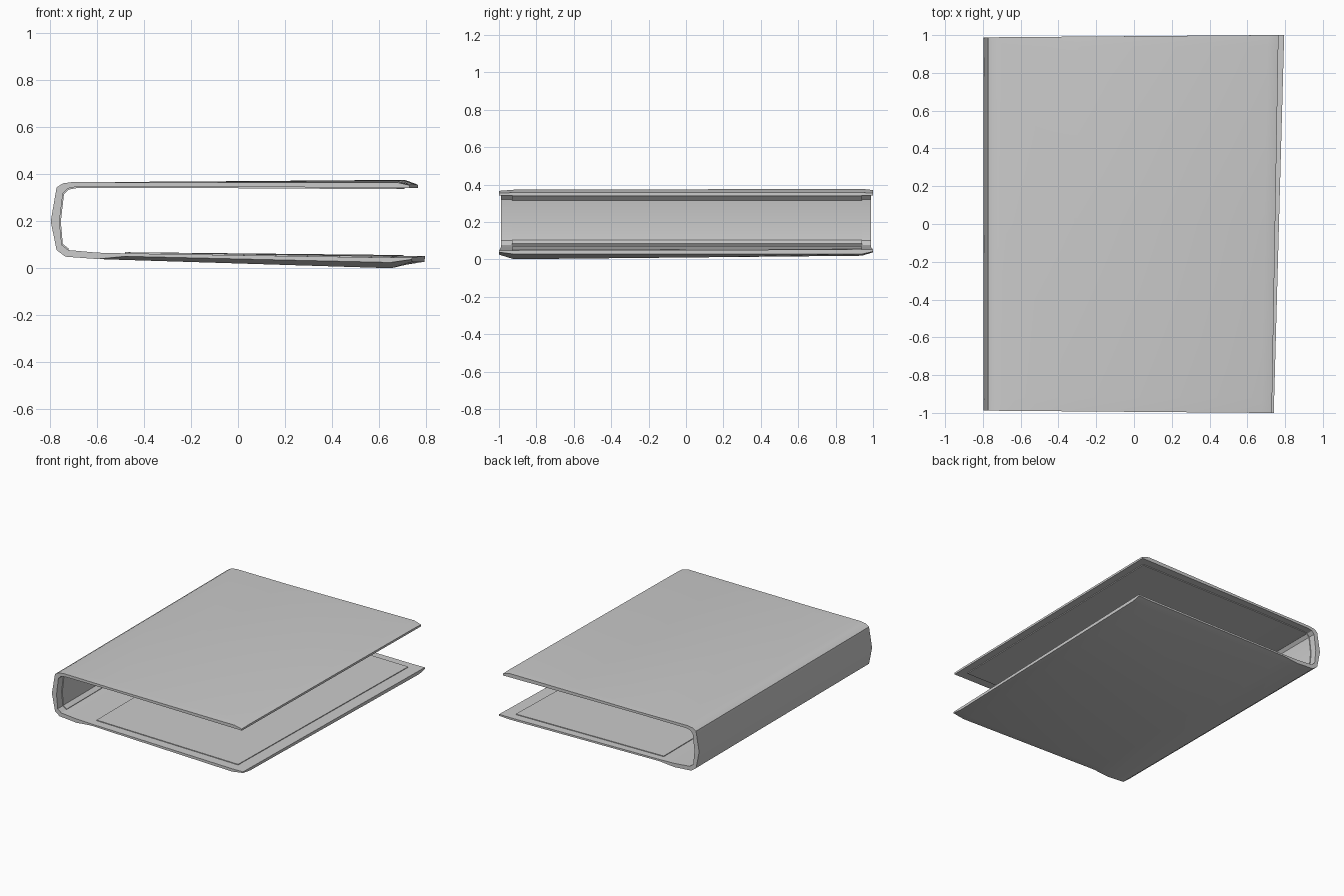
import bpy, bmesh
from mathutils import Vector

if "Cube" in bpy.data.objects:
    bpy.data.objects.remove(bpy.data.objects["Cube"])


def profile(t):
    """Paired outer/inner points from top fore-edge, round the spine, to bottom fore-edge.
    t runs 0 (front) to 1 (back); the fore-edges are slightly skewed."""
    top = 0.73 + 0.035 * t
    bot = 0.74 + 0.055 * t
    pts = [
        ((top, .357), (top, .342)),
        ((top - .055, .372 + .005 * t), (top - .055, .343)),
        ((-.30, .369), (-.30, .349)),
        ((-.70, .368), (-.69, .347)),
        ((-.745, .362), (-.725, .340)),
        ((-.772, .345), (-.745, .320)),
        ((-.797, .200), (-.760, .200)),
        ((-.772, .078), (-.750, .100)),
        ((-.735, .050), (-.722, .078)),
        ((-.60, .040), (-.60, .067)),
        ((-.48, .036), (-.48, .064)),
        ((bot - .09, .020 * t), (bot - .09, .046 + .006 * t)),
        ((bot, .028), (bot, .047 + .006 * t)),
    ]
    return [(Vector(o), Vector(i)) for o, i in pts]


def loft(name, sections):
    """Skin a list of sections; each section is a list of 3D outer/inner pairs."""
    bm = bmesh.new()
    rings = []
    for sec in sections:
        loop = [o for o, i in sec] + [i for o, i in reversed(sec)]
        rings.append([bm.verts.new(p) for p in loop])
    n = len(rings[0])
    for a, b in zip(rings, rings[1:]):
        for k in range(n):
            j = (k + 1) % n
            bm.faces.new((a[k], a[j], b[j], b[k]))
    # end caps as a strip of quads between outer and inner points
    for r in (rings[0], rings[-1]):
        for k in range(n // 2 - 1):
            bm.faces.new((r[k], r[k + 1], r[n - 2 - k], r[n - 1 - k]))
    bmesh.ops.recalc_face_normals(bm, faces=bm.faces)
    me = bpy.data.meshes.new(name)
    bm.to_mesh(me)
    bm.free()
    ob = bpy.data.objects.new(name, me)
    bpy.context.collection.objects.link(ob)
    bpy.ops.object.select_all(action='DESELECT')
    ob.select_set(True)
    bpy.context.view_layer.objects.active = ob
    bpy.ops.object.shade_smooth_by_angle(angle=0.45)
    return ob


# Cover: boards and spine in one shell, chamfered on the outside at both ends
sections = []
for y, thin in ((-1, 1), (-.92, 0), (0, 0), (.94, 0), (1, 1)):
    sec = []
    for k, (o, i) in enumerate(profile((y + 1) / 2)):
        chamfer = thin * (.55 if k > 9 else .2 if k < 3 else 0)
        o = o.lerp(i, chamfer)
        flare = .988 + .012 * min(1, (o.x + .8) / 1.5) if thin else 1
        sec.append(tuple(Vector((p.x, y * flare, p.y)) for p in (o, i)))
    sections.append(sec)
loft("book_cover", sections)


# Linings: thin raised sheets on the inner faces, inset from the edges
def lining(name, first, last, raise_by):
    secs = []
    for y in (-.93, 0, .94):
        sec = []
        for o, i in profile((y + 1) / 2)[first:last + 1]:
            up = i + (i - o).normalized() * raise_by
            sec.append(tuple(Vector((p.x, y, p.y)) for p in (o.lerp(i, .6), up)))
        secs.append(sec)
    loft(name, secs)


lining("top_and_spine_lining", 1, 8, .006)
lining("bottom_lining", 10, 11, .005)
